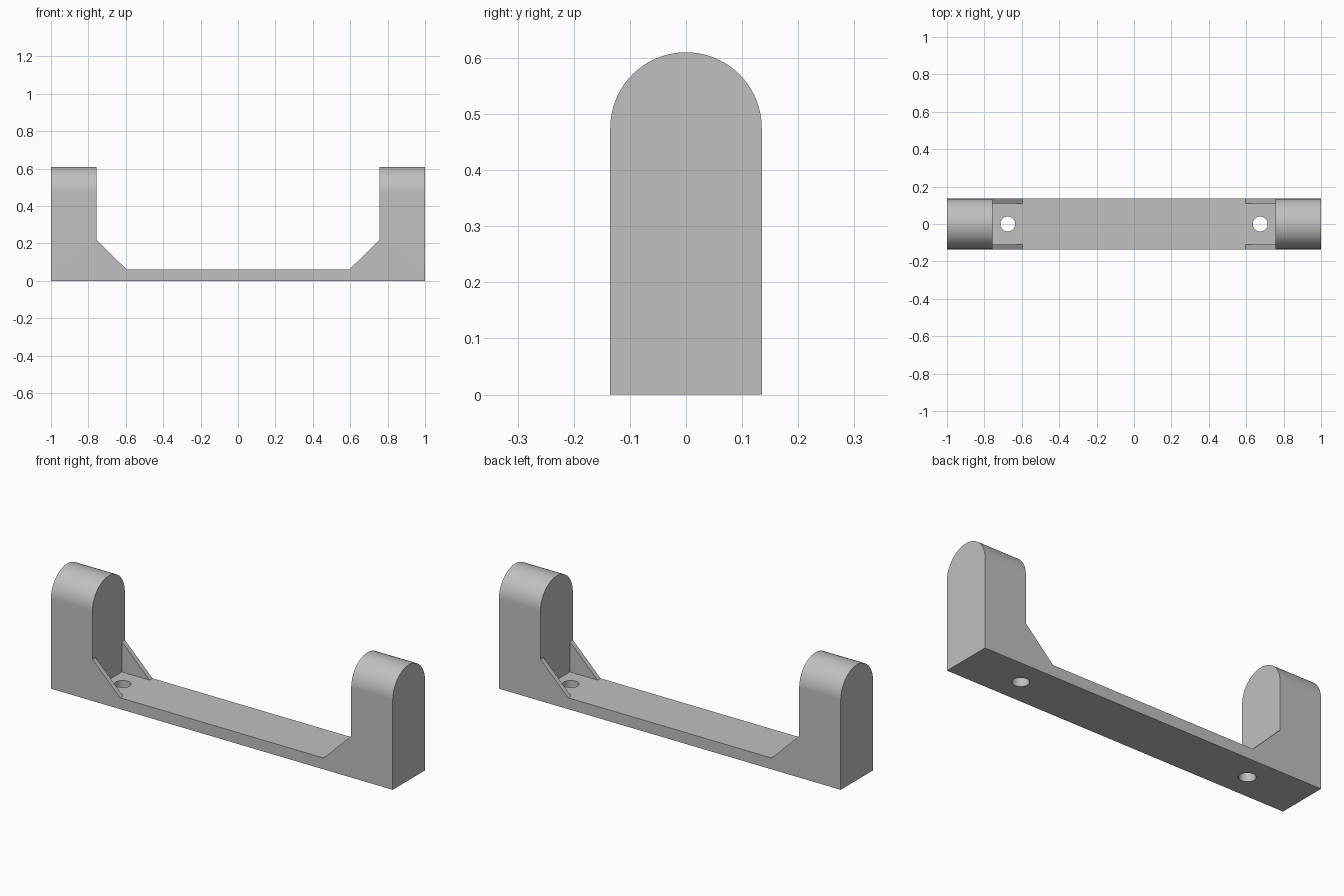
import bpy
import bmesh
import math
from mathutils import Vector

cube = bpy.data.objects.get("Cube")
if cube:
    bpy.data.objects.remove(cube, do_unlink=True)

HALF_W = 0.135      # half width of the bracket
HEIGHT = 0.61
FLOOR = 0.06        # base thickness
POST_X = 0.757      # inner face of each post
WEB_X, WEB_Z = 0.595, 0.22   # foot and top of the gussets
WEB_Y = 0.11        # inner face of the gussets
HOLE_X, HOLE_R = 0.675, 0.04

grey = bpy.data.materials.new("plain grey")
grey.use_nodes = True
colour = (0.53, 0.53, 0.53, 1)
grey.diffuse_color = colour
grey.node_tree.nodes["Principled BSDF"].inputs["Base Color"].default_value = colour


def prism(name, points, direction):
    """Extrude a closed outline along a direction."""
    bm = bmesh.new()
    face = bm.faces.new([bm.verts.new(p) for p in points])
    result = bmesh.ops.extrude_face_region(bm, geom=[face])
    verts = [v for v in result["geom"] if isinstance(v, bmesh.types.BMVert)]
    bmesh.ops.translate(bm, verts=verts, vec=Vector(direction))
    bmesh.ops.recalc_face_normals(bm, faces=bm.faces)
    mesh = bpy.data.meshes.new(name)
    bm.to_mesh(mesh)
    bm.free()
    obj = bpy.data.objects.new(name, mesh)
    bpy.context.collection.objects.link(obj)
    return obj


def cut(target, cutter):
    """Subtract a cutter, then remove it."""
    cutter.hide_render = True
    mod = target.modifiers.new("cut", "BOOLEAN")
    mod.operation = "DIFFERENCE"
    mod.solver = "EXACT"
    mod.object = cutter
    bpy.context.view_layer.objects.active = target
    bpy.ops.object.modifier_apply(modifier=mod.name)
    bpy.data.objects.remove(cutter, do_unlink=True)


# Round-topped bar, full length
arc = [math.pi * i / 48 for i in range(49)]
outline = [(-1, HALF_W * math.cos(a), HEIGHT - HALF_W + HALF_W * math.sin(a)) for a in arc]
outline += [(-1, -HALF_W, 0), (-1, HALF_W, 0)]
bracket = prism("mounting_bracket", outline, (2, 0, 0))
bracket.data.materials.append(grey)

# Opening between the posts, with sloping gusset edges
right = [(WEB_X, FLOOR), (POST_X, WEB_Z), (POST_X, 1)]
opening = right + [(-x, z) for x, z in reversed(right)]
cut(bracket, prism("opening_cutter", [(x, -0.3, z) for x, z in opening], (0, 0.6, 0)))

# Pockets that leave thin gussets along the edges, and screw holes
for side in (-1, 1):
    triangle = [(WEB_X, FLOOR), (POST_X, FLOOR), (POST_X, WEB_Z + 0.02), (WEB_X, WEB_Z)]
    cut(bracket, prism("pocket_cutter", [(side * x, -WEB_Y, z) for x, z in triangle],
                       (0, 2 * WEB_Y, 0)))
    turn = [math.tau * i / 48 for i in range(48)]
    circle = [(side * HOLE_X + HOLE_R * math.cos(a), HOLE_R * math.sin(a), -0.1) for a in turn]
    cut(bracket, prism("hole_cutter", circle, (0, 0, 0.3)))

# Smooth the curves, keep the edges sharp
bpy.ops.object.select_all(action="DESELECT")
bracket.select_set(True)
bpy.context.view_layer.objects.active = bracket
bpy.ops.object.shade_smooth_by_angle(angle=math.radians(30))
